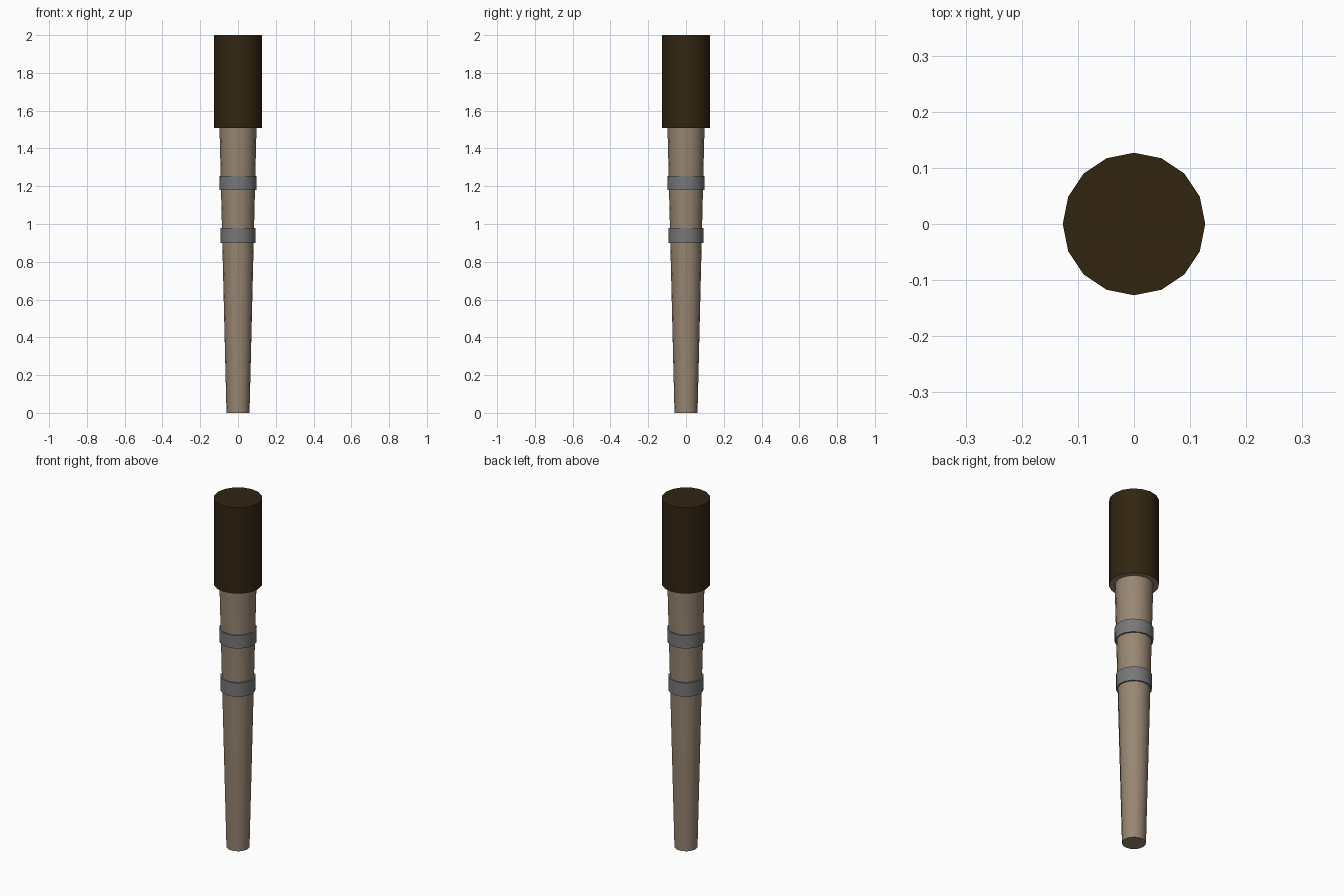
import bpy, bmesh, math

if "Cube" in bpy.data.objects:
    bpy.data.objects.remove(bpy.data.objects["Cube"])

SIDES = 16


def material(name, srgb):
    m = bpy.data.materials.new(name)
    lin = [((c / 255 + 0.055) / 1.055) ** 2.4 for c in srgb]
    m.diffuse_color = (*lin, 1)
    m.use_nodes = True
    m.node_tree.nodes["Principled BSDF"].inputs["Base Color"].default_value = m.diffuse_color
    return m


wood = material("pale wood", (152, 134, 114))
metal = material("grey metal", (120, 120, 121))
pitch = material("dark wrapping", (50, 37, 17))


def ring_part(name, z0, z1, r0, r1, mats):
    """Capped 16-sided tapered cylinder with a corner on +x."""
    bm = bmesh.new()
    rings = []
    for z, r in ((z0, r0), (z1, r1)):
        rings.append([bm.verts.new((r * math.cos(a), r * math.sin(a), z))
                      for a in (math.tau * i / SIDES for i in range(SIDES))])
    low, high = rings
    for i in range(SIDES):
        j = (i + 1) % SIDES
        bm.faces.new((low[i], low[j], high[j], high[i])).smooth = True
    bm.faces.new(low[::-1])
    bm.faces.new(high)
    # the second material, if any, covers the underside
    if len(mats) > 1:
        bm.normal_update()
        for f in bm.faces:
            f.material_index = 1 if f.normal.z < -0.9 else 0
    for e in bm.edges:
        if e.calc_face_angle(0) > math.radians(40):
            e.smooth = False
    me = bpy.data.meshes.new(name)
    bm.to_mesh(me)
    bm.free()
    for m in mats:
        me.materials.append(m)
    ob = bpy.data.objects.new(name, me)
    bpy.context.collection.objects.link(ob)
    return ob


# tapered handle
ring_part("handle", 0.0, 1.51, 0.061, 0.098, [wood])
# wrapped head with a wooden underside
ring_part("head", 1.508, 2.0, 0.127, 0.127, [pitch, wood])
# two metal bands
ring_part("lower_band", 0.90, 0.98, 0.0915, 0.0925, [metal])
ring_part("upper_band", 1.18, 1.255, 0.098, 0.099, [metal])
